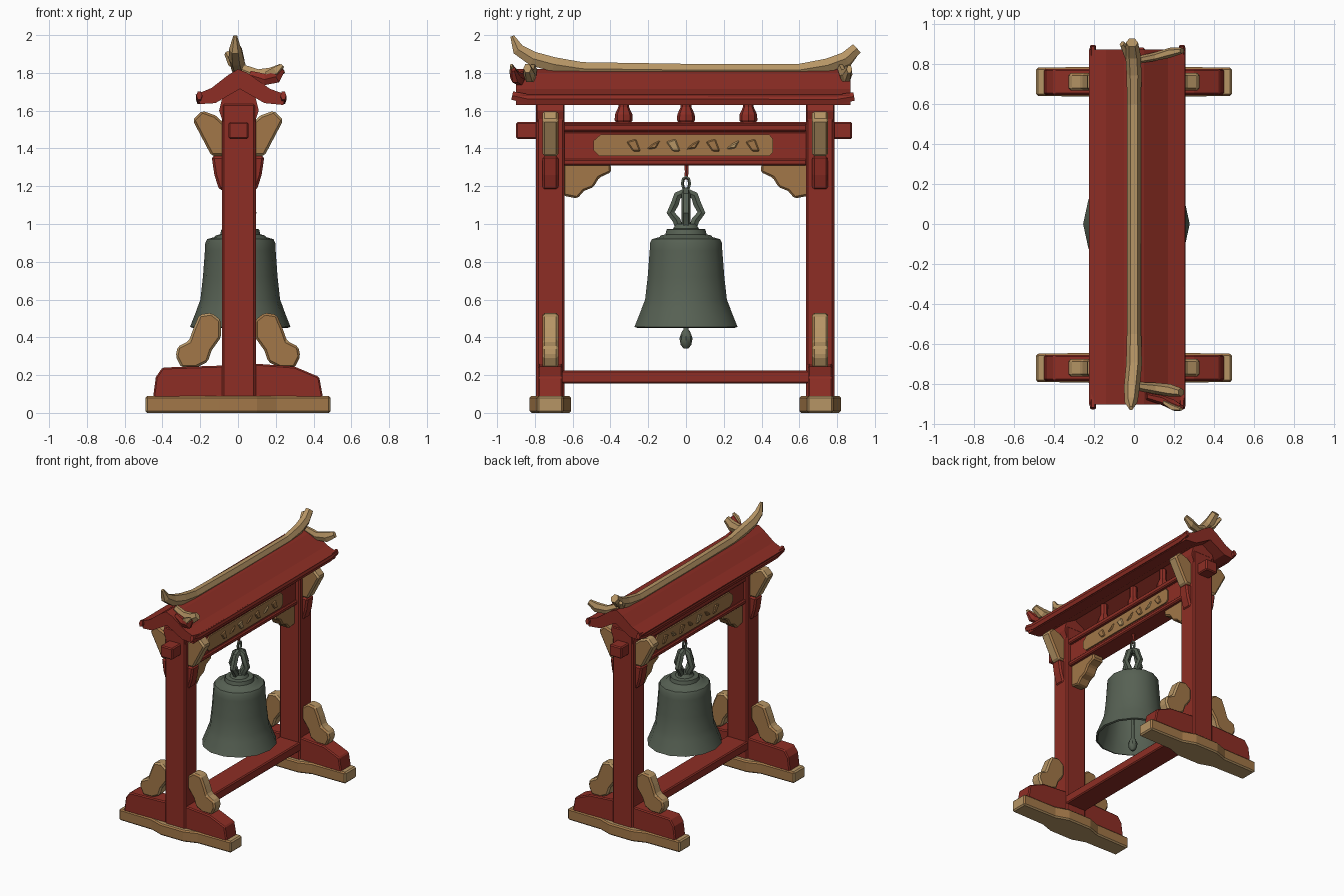
import bpy, bmesh, math
from mathutils import Vector

if "Cube" in bpy.data.objects:
    bpy.data.objects.remove(bpy.data.objects["Cube"])


def material(name, rgb):
    m = bpy.data.materials.new(name)
    m.diffuse_color = (*rgb, 1)
    m.use_nodes = True
    m.node_tree.nodes["Principled BSDF"].inputs["Base Color"].default_value = m.diffuse_color
    return m


RED = material("red paint", (0.27, 0.027, 0.018))
TAN = material("pale wood", (0.47, 0.30, 0.13))
BROWN = material("carved brown wood", (0.36, 0.185, 0.065))
BRONZE = material("aged bronze", (0.095, 0.12, 0.088))


def finish(name, bm, mats, bevel=0, smooth=None):
    bmesh.ops.recalc_face_normals(bm, faces=bm.faces)
    # second material goes on the faces that look along y
    if len(mats) > 1:
        bm.normal_update()
        for f in bm.faces:
            f.material_index = int(abs(f.normal.y) > 0.6)
    me = bpy.data.meshes.new(name)
    bm.to_mesh(me)
    bm.free()
    for m in mats:
        me.materials.append(m)
    ob = bpy.data.objects.new(name, me)
    bpy.context.collection.objects.link(ob)
    if bevel:
        b = ob.modifiers.new("bevel", 'BEVEL')
        b.width, b.segments, b.limit_method = bevel, 1, 'ANGLE'
    if smooth:
        bpy.ops.object.select_all(action='DESELECT')
        ob.select_set(True)
        bpy.context.view_layer.objects.active = ob
        bpy.ops.object.shade_smooth_by_angle(angle=math.radians(smooth))
    return ob


def prism(name, pts, axis, lo, hi, mats, bevel=0):
    """Extrude a 2D outline along x, y or z."""
    place = {'x': lambda a, b, t: (t, a, b), 'y': lambda a, b, t: (a, t, b),
             'z': lambda a, b, t: (a, b, t)}[axis]
    bm = bmesh.new()
    face = bm.faces.new([bm.verts.new(place(a, b, lo)) for a, b in pts])
    new = bmesh.ops.extrude_face_region(bm, geom=[face])["geom"]
    shift = Vector(place(0, 0, hi - lo))
    bmesh.ops.translate(bm, vec=shift, verts=[v for v in new if isinstance(v, bmesh.types.BMVert)])
    return finish(name, bm, mats, bevel)


def box(name, x, y, z, mats, bevel=0.008):
    return prism(name, [(x[0], y[0]), (x[1], y[0]), (x[1], y[1]), (x[0], y[1])],
                 'z', z[0], z[1], mats, bevel)


def tube(name, path, radii, ref, mats, sides=6, flat=1.0, smooth=None, closed=False):
    """Sweep a polygon along a path; ref is normal to the plane of the path."""
    bm = bmesh.new()
    pts, ref, rings, n = [Vector(p) for p in path], Vector(ref), [], len(path)
    for i, p in enumerate(pts):
        a, b = (pts[i - 1], pts[(i + 1) % n]) if closed else (pts[max(i - 1, 0)], pts[min(i + 1, n - 1)])
        u = (b - a).normalized().cross(ref).normalized()
        rings.append([bm.verts.new(p + radii[i] * (u * math.cos(t) + ref * flat * math.sin(t)))
                      for t in [2 * math.pi * (k + 0.5) / sides for k in range(sides)]])
    for i in range(n if closed else n - 1):
        r, s = rings[i], rings[(i + 1) % n]
        for k in range(sides):
            bm.faces.new((r[k], r[(k + 1) % sides], s[(k + 1) % sides], s[k]))
    if not closed:
        bm.faces.new(rings[0])
        bm.faces.new(rings[-1])
    return finish(name, bm, mats, 0, smooth)


def lathe(name, profile, centre, sides, mats, smooth=None, xscale=1.0):
    bm = bmesh.new()
    vs = [bm.verts.new((r, 0, z)) for r, z in profile]
    es = [bm.edges.new(p) for p in zip(vs, vs[1:])]
    bmesh.ops.spin(bm, geom=vs + es, cent=(0, 0, 0), axis=(0, 0, 1),
                   angle=2 * math.pi, steps=sides)
    bmesh.ops.remove_doubles(bm, verts=bm.verts, dist=0.0005)
    for v in bm.verts:
        v.co = Vector((v.co.x * xscale, v.co.y, v.co.z)) + Vector(centre)
    return finish(name, bm, mats, 0, smooth)


# --- two end frames: base, foot, post, carved brackets
SCROLL = [(.33, .30), (.30, .24), (.22, .24), (.16, .27), (.14, .33), (.09, .40), (.09, .49),
          (.14, .53), (.205, .52), (.235, .45), (.26, .38), (.32, .35)]
HEAD = [(.07, 1.36), (.14, 1.36), (.24, 1.55), (.19, 1.60), (.12, 1.575), (.07, 1.53)]
STEM = [(.07, 1.18), (.10, 1.18), (.125, 1.26), (.14, 1.36), (.07, 1.36)]
BASE = [(-.49, -.07), (-.2, -.075), (-.1, -.11), (.1, -.11), (.2, -.075), (.49, -.07)]
for c, end in ((-.718, "front"), (.71, "back")):
    outline = [(x, c + y) for x, y in BASE] + [(x, c - y) for x, y in reversed(BASE)]
    prism(end + "_base_plank", outline, 'z', 0, .09, [TAN, BROWN], .01)
    prism(end + "_foot", [(-.45, .08), (.45, .08), (.43, .19), (.30, .245), (.1, .26),
                          (-.1, .25), (-.40, .24), (-.435, .19)], 'y', c - .065, c + .065, [RED], .008)
    box(end + "_post", (-.085, .095), (c - .076, c + .076), (.05, 1.64), [RED], .012)
    prism(end + "_post_cap", [(-.08, 1.54), (.09, 1.54), (.11, 1.60), (.09, 1.68), (0, 1.74),
                              (-.08, 1.68), (-.10, 1.60)], 'y', c - .07, c + .07, [RED])
    for s, side in ((-1, "left"), (1, "right")):
        for part, shape, mats in (("foot_scroll", SCROLL, [TAN, BROWN]),
                                  ("head_bracket", HEAD, [TAN, BROWN]),
                                  ("bracket_stem", STEM, [RED])):
            prism(f"{end}_{side}_{part}", [(s * x, z) for x, z in shape], 'y',
                  c - .043, c + .043, mats, .012)

# --- beams
box("bottom_rail", (-.085, .095), (-.67, .66), (.155, .225), [RED])
box("through_beam", (-.05, .055), (-.90, .88), (1.45, 1.54), [RED])
box("main_beam", (-.055, .06), (-.66, .65), (1.33, 1.49), [RED])
box("beam_top_ledge", (-.075, .08), (-.65, .64), (1.49, 1.53), [RED])
box("beam_bottom_ledge", (-.07, .075), (-.65, .64), (1.31, 1.345), [RED])

# --- carved panels on both faces of the beam, with small relief pieces
PANEL = [(-.49, 1.39), (-.46, 1.36), (.44, 1.36), (.46, 1.38), (.46, 1.45), (.44, 1.475),
         (-.45, 1.475), (-.49, 1.44)]
for s, side in ((-1, "left"), (1, "right")):
    lo, hi = sorted((s * .05 + .0025, s * .068 + .0025))
    prism(side + "_carved_panel", PANEL, 'x', lo, hi, [BROWN])
    for i in range(7):
        y, k = -.28 + i * .105, (-1) ** i
        lo, hi = sorted((s * .06 + .0025, s * .076 + .0025))
        prism(f"{side}_panel_relief_{i + 1}",
              [(y - .035, 1.415 + .02 * k), (y, 1.405 - .02 * k), (y + .04, 1.415 - .03 * k),
               (y + .015, 1.425 + .025 * k)], 'x', lo, hi, [TAN if i % 3 == 2 else BROWN], .006)

# --- stepped corner brackets under the beam
CORNER = [(.65, 1.32), (.40, 1.32), (.395, 1.275), (.46, 1.245), (.49, 1.195), (.54, 1.175),
          (.575, 1.135), (.65, 1.15)]
for s, end in ((-1, "front"), (1, "back")):
    prism(end + "_corner_bracket", [(s * y, z) for y, z in CORNER], 'x', -.045, .05, [BROWN], .01)

# --- turned knobs between beam and roof
for i, y in enumerate((-.33, 0, .33)):
    lathe(f"roof_knob_{i + 1}", [(0, 1.515), (.025, 1.515), (.048, 1.55), (.046, 1.58),
                                 (.028, 1.62), (.028, 1.70), (0, 1.70)], (.005, y, 0), 8, [RED])

# --- gabled roof with upturned eave lips
prism("roof", [(-.20, 1.635), (-.12, 1.64), (.01, 1.715), (.14, 1.64), (.24, 1.63), (.255, 1.685),
               (.17, 1.715), (.05, 1.80), (.0, 1.82), (-.05, 1.79), (-.14, 1.72), (-.225, 1.685)],
      'y', -.90, .87, [RED])
for x, side in ((-.205, "left"), (.24, "right")):
    tube(side + "_eave_edge", [(x, -.92, 1.68), (x, -.84, 1.662), (x, .80, 1.66), (x, .89, 1.675)],
         [.026, .03, .03, .026], (1, 0, 0), [RED], 6, .6)

# --- ridge with horned ends
tube("roof_ridge", [(-.015, -.92, 1.995), (-.015, -.89, 1.925), (-.01, -.81, 1.875), (0, -.70, 1.845),
                    (0, -.55, 1.822), (0, 0, 1.815), (0, .60, 1.815), (0, .75, 1.84),
                    (-.005, .845, 1.875), (-.01, .905, 1.93)],
     [.012, .036, .044, .044, .04, .038, .038, .042, .042, .034], (1, 0, 0), [TAN], 6, .9)
tube("back_ridge_fork", [(0, .80, 1.84), (-.03, .85, 1.86), (-.06, .90, 1.905)],
     [.03, .03, .015], (.6, .8, 0), [TAN], 5)
tube("front_gable_leaf", [(.02, -.81, 1.82), (.10, -.82, 1.785), (.18, -.83, 1.79), (.235, -.84, 1.825)],
     [.03, .04, .045, .03], (0, 1, 0), [TAN], 6, .7)
tube("front_gable_tip", [(.06, -.86, 1.79), (.14, -.88, 1.765), (.20, -.905, 1.78), (.235, -.915, 1.82)],
     [.025, .035, .04, .018], (0, 1, 0), [RED], 6, .7)
tube("front_gable_tip_trim", [(.15, -.89, 1.79), (.20, -.915, 1.805), (.235, -.925, 1.84)],
     [.02, .034, .012], (0, 1, 0), [TAN], 5, .6)
tube("back_gable_leaf", [(.02, .82, 1.82), (.10, .835, 1.785), (.18, .855, 1.79), (.24, .865, 1.82)],
     [.03, .036, .042, .025], (0, 1, 0), [TAN], 6, .6)

# --- bell: hollow, flared, with stepped shoulder
C = (.012, 0, 0)
lathe("bell", [(0, 1.0), (.055, 1.0), (.07, .975), (.105, .972), (.112, .945), (.135, .94),
               (.145, .93), (.185, .92), (.195, .90), (.197, .86), (.208, .72), (.222, .60),
               (.24, .555), (.245, .54), (.28, .455), (.265, .45), (.225, .54), (.19, .70),
               (.175, .88), (0, .90)], C, 14, [BRONZE], 35, .95)

# --- crossed crown loops on top of the bell
LOOP = [(.04, .99), (.05, 1.02), (.082, 1.06), (.058, 1.11), (.045, 1.15)]
loop = LOOP + [(0, 1.172)] + [(-a, b) for a, b in reversed(LOOP)]
rad = [.024] * len(loop)
tube("crown_loop_across", [(.012, a, z) for a, z in loop], rad, (1, 0, 0), [BRONZE], 6, 1, 30)
tube("crown_loop_along", [(.012 + .8 * a, 0, z) for a, z in loop], rad, (0, 1, 0), [BRONZE], 6, 1, 30)

# --- hanging ring and hook
ring = [(.012, .02 * math.cos(t), 1.215 + .034 * math.sin(t)) for t in
        [k * math.pi / 4 for k in range(8)]]
tube("hanging_ring", ring, [.009] * 8, (1, 0, 0), [BRONZE], 5, closed=True)
tube("hanging_hook", [(.007, 0, 1.33), (.007, .004, 1.28), (.007, 0, 1.235)], [.013, .012, .009],
     (1, 0, 0), [RED], 6)

# --- clapper
lathe("clapper", [(0, .91), (.013, .91), (.013, .44), (.022, .43), (.035, .395), (.028, .36),
                  (.012, .34), (0, .34)], C, 8, [BRONZE], 40)
